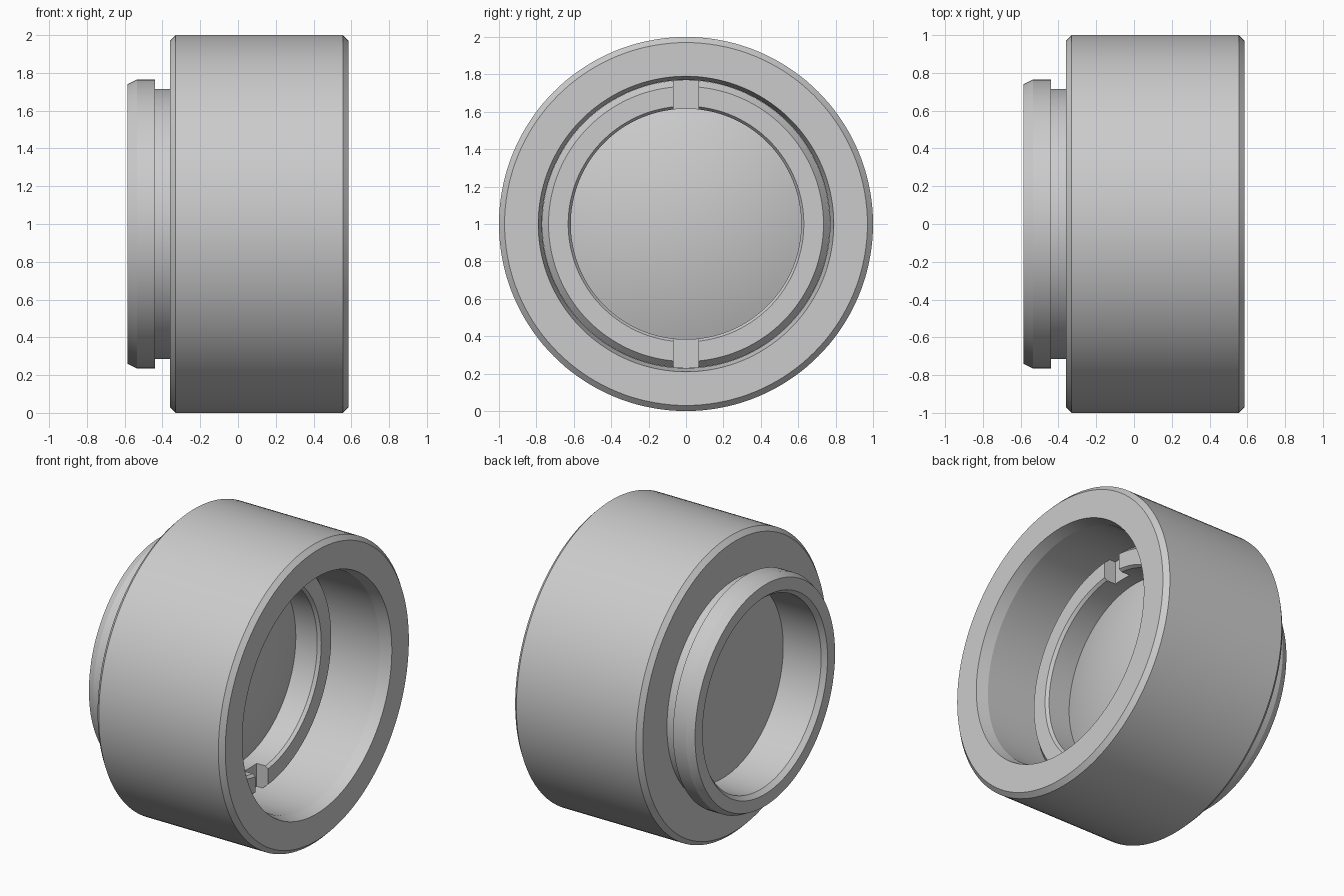
import bpy, bmesh, math
from mathutils import Matrix

if "Cube" in bpy.data.objects:
    bpy.data.objects.remove(bpy.data.objects["Cube"], do_unlink=True)

grey = bpy.data.materials.new("plain grey")
grey.use_nodes = True
grey.diffuse_color = (0.6, 0.6, 0.6, 1)
grey.node_tree.nodes["Principled BSDF"].inputs["Base Color"].default_value = (0.6, 0.6, 0.6, 1)


def lathe(name, profile, closed=True, segments=144):
    """Turn (x, radius) points about the horizontal axis at z = 1."""
    bm = bmesh.new()
    verts = [bm.verts.new((x, 0, r)) for x, r in profile]
    edges = [bm.edges.new(pair) for pair in zip(verts, verts[1:])]
    if closed:
        edges.append(bm.edges.new((verts[-1], verts[0])))
    bmesh.ops.spin(bm, geom=verts + edges, cent=(0, 0, 0), axis=(1, 0, 0),
                   angle=math.tau, steps=segments, use_duplicate=False)
    bmesh.ops.remove_doubles(bm, verts=bm.verts, dist=0.0005)
    bmesh.ops.recalc_face_normals(bm, faces=bm.faces)
    return finish(name, bm)


def finish(name, bm):
    mesh = bpy.data.meshes.new(name)
    bm.to_mesh(mesh)
    bm.free()
    obj = bpy.data.objects.new(name, mesh)
    bpy.context.collection.objects.link(obj)
    obj.location.z = 1
    mesh.materials.append(grey)
    return obj


# Barrel with chamfered rims, neck and rear flange, hollow all the way through
barrel = lathe("barrel", [
    (-0.33, 1.0), (0.555, 1.0), (0.585, 0.97), (0.585, 0.79),
    (0.51, 0.77), (-0.275, 0.77), (-0.275, 0.635), (-0.555, 0.635),
    (-0.585, 0.66), (-0.585, 0.74), (-0.535, 0.765), (-0.44, 0.765),
    (-0.44, 0.715), (-0.36, 0.715), (-0.36, 0.97)])

# Lens: flat rear, domed front
rim_x, bulge, rim_r = -0.005, 0.11, 0.62
dome = [(rim_x + bulge * (1 - (i / 16) ** 2), rim_r * i / 16) for i in range(17)]
lens = lathe("lens", dome + [(rim_x, 0.768), (-0.274, 0.768), (-0.274, 0)], closed=False)

# Retaining ring holding the lens, with two spanner slots
ring = lathe("retaining_ring", [
    (rim_x, 0.769), (0.135, 0.769), (0.175, 0.735), (0.175, 0.63),
    (0.155, 0.616), (rim_x, 0.616)])
bm = bmesh.new()
bmesh.ops.create_cube(bm, size=1, matrix=Matrix.Translation((0.18, 0, 0))
                      @ Matrix.Diagonal((0.18, 0.135, 1.8, 1)))
cutter = finish("slot_cutter", bm)
cutter.hide_render = True
slots = ring.modifiers.new("slots", 'BOOLEAN')
slots.object = cutter
slots.operation = 'DIFFERENCE'
slots.solver = 'EXACT'
bpy.context.view_layer.objects.active = ring
bpy.ops.object.select_all(action='DESELECT')
ring.select_set(True)
bpy.ops.object.modifier_apply(modifier="slots")
bpy.data.objects.remove(cutter, do_unlink=True)

# Smooth turned surfaces with crisp rims
for obj in (barrel, lens, ring):
    obj.select_set(True)
bpy.ops.object.shade_smooth_by_angle(angle=math.radians(14))
